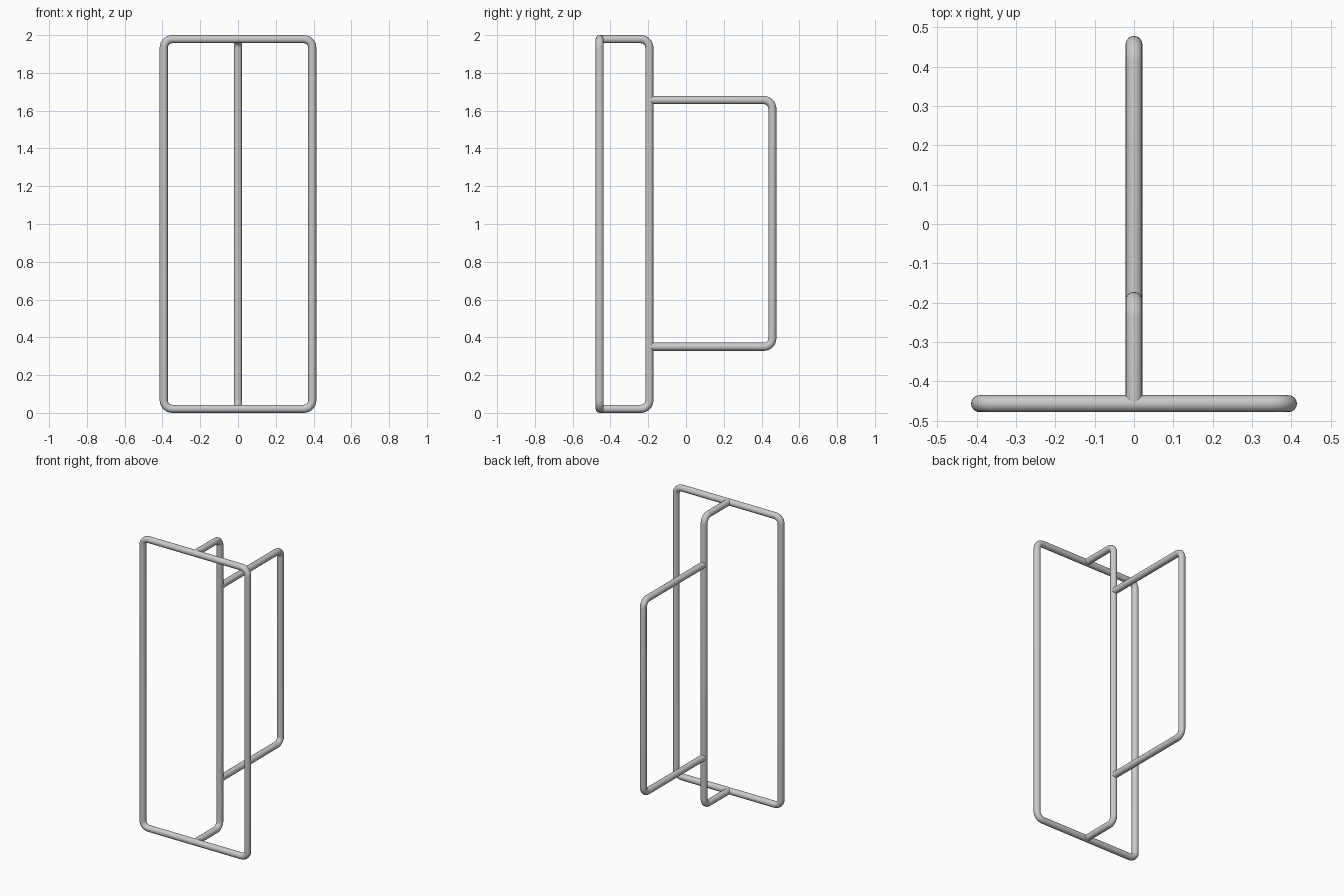
import bpy
import math
from mathutils import Vector

cube = bpy.data.objects.get("Cube")
if cube:
    bpy.data.objects.remove(cube, do_unlink=True)

RADIUS = 0.0215   # tube radius
BEND = 0.045      # centre line radius of the bends
STEPS = 8         # segments per bend

steel = bpy.data.materials.new("light_grey_steel")
steel.use_nodes = True
GREY = (0.59, 0.59, 0.59, 1)
steel.diffuse_color = GREY
steel.node_tree.nodes["Principled BSDF"].inputs["Base Color"].default_value = GREY


def bend(prev, corner, nxt):
    """Points of a rounded right-angle bend at a corner."""
    a = (prev - corner).normalized() * BEND
    b = (nxt - corner).normalized() * BEND
    points = []
    for i in range(STEPS + 1):
        t = math.pi / 2 * i / STEPS
        points.append(corner + a * (1 - math.sin(t)) + b * (1 - math.cos(t)))
    return points


def tube(name, corners, closed=False):
    """Round tube along a path with rounded corners."""
    corners = [Vector(c) for c in corners]
    n = len(corners)
    path = []
    for i, c in enumerate(corners):
        if not closed and i in (0, n - 1):
            path.append(c)
        else:
            path += bend(corners[i - 1], c, corners[(i + 1) % n])

    curve = bpy.data.curves.new(name, "CURVE")
    curve.dimensions = "3D"
    curve.bevel_depth = RADIUS
    curve.bevel_resolution = 6
    curve.use_fill_caps = not closed
    spline = curve.splines.new("POLY")
    spline.points.add(len(path) - 1)
    for point, co in zip(spline.points, path):
        point.co = (*co, 1)
    spline.use_cyclic_u = closed
    curve.materials.append(steel)

    obj = bpy.data.objects.new(name, curve)
    bpy.context.collection.objects.link(obj)
    bpy.ops.object.select_all(action="DESELECT")
    obj.select_set(True)
    bpy.context.view_layer.objects.active = obj
    bpy.ops.object.convert(target="MESH")
    bpy.ops.object.shade_smooth_by_angle(angle=math.radians(40))


low, high = RADIUS, 2 - RADIUS
side = 0.393                              # half width of the front frame
front, middle, back = -0.457, -0.194, 0.457
bar_low, bar_high = 0.35, 1.656           # heights of the back bracket's arms

# Closed rectangular frame at the front
tube("front_frame", [(-side, front, low), (side, front, low),
                     (side, front, high), (-side, front, high)], closed=True)

# Full height bracket behind the frame
tube("middle_bracket", [(0, front, low), (0, middle, low),
                        (0, middle, high), (0, front, high)])

# Shorter bracket reaching to the back
tube("back_bracket", [(0, middle, bar_low), (0, back, bar_low),
                      (0, back, bar_high), (0, middle, bar_high)])
